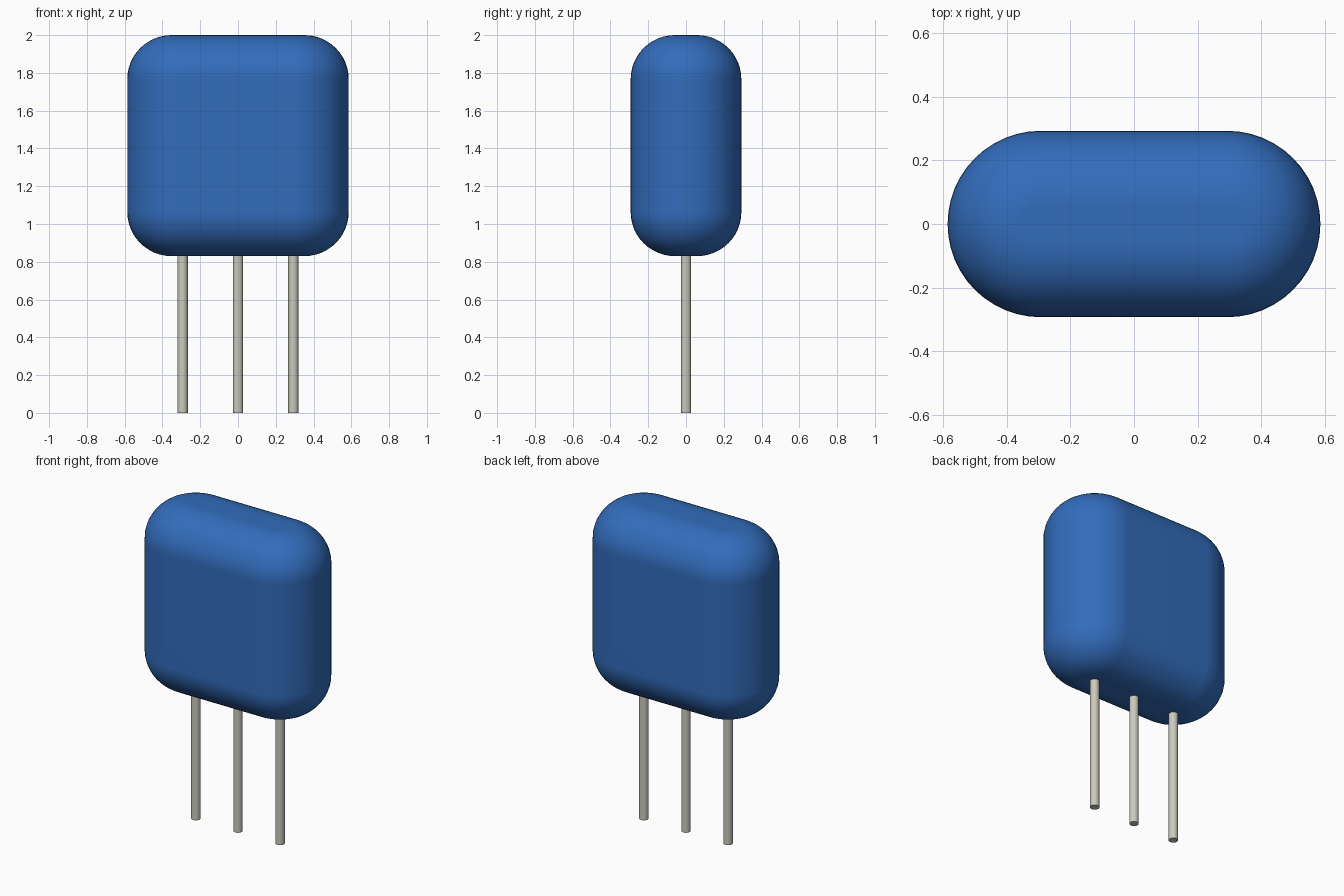
import bpy
import bmesh
from math import sin, cos, pi

if "Cube" in bpy.data.objects:
    bpy.data.objects.remove(bpy.data.objects["Cube"], do_unlink=True)

HALF = 0.293      # half thickness, also the pin spacing
FILLET = 0.234    # rounding of the top and bottom rims
BASE, TOP = 0.83, 2.0
ARC = 24          # steps round each half-circle end
STEPS = 12        # steps along each fillet


def material(name, colour):
    mat = bpy.data.materials.new(name)
    mat.use_nodes = True
    mat.diffuse_color = colour
    mat.node_tree.nodes["Principled BSDF"].inputs["Base Color"].default_value = colour
    return mat


def ring(bm, radius, z):
    """Stadium-shaped loop of vertices."""
    verts = []
    for side, start in ((1, -pi / 2), (-1, pi / 2)):
        for i in range(ARC + 1):
            a = start + pi * i / ARC
            verts.append(bm.verts.new((side * HALF + radius * cos(a), radius * sin(a), z)))
    return verts


def finish(name, bm, mat):
    bmesh.ops.recalc_face_normals(bm, faces=bm.faces)
    mesh = bpy.data.meshes.new(name)
    bm.to_mesh(mesh)
    bm.free()
    mesh.materials.append(mat)
    obj = bpy.data.objects.new(name, mesh)
    bpy.context.collection.objects.link(obj)
    bpy.ops.object.select_all(action="DESELECT")
    obj.select_set(True)
    bpy.context.view_layer.objects.active = obj
    bpy.ops.object.shade_smooth_by_angle(angle=pi / 5)
    return obj


blue = material("blue coating", (0.032, 0.15, 0.50, 1))
metal = material("tinned metal", (0.60, 0.59, 0.51, 1))

# Rounded body: stadium loops following the filleted side profile
angles = [pi / 2 * i / STEPS for i in range(STEPS + 1)]
core = HALF - FILLET
profile = [(core + FILLET * sin(a), BASE + FILLET * (1 - cos(a))) for a in angles]
profile += [(r, BASE + TOP - z) for r, z in reversed(profile)]
bm = bmesh.new()
loops = [ring(bm, r, z) for r, z in profile]
for low, high in zip(loops, loops[1:]):
    for i in range(len(low)):
        j = (i + 1) % len(low)
        bm.faces.new((low[i], low[j], high[j], high[i]))
bm.faces.new(loops[0])
bm.faces.new(loops[-1])
body = finish("body", bm, blue)
body.modifiers.new("flat sides", "WEIGHTED_NORMAL").keep_sharp = True

# Three straight pins, their tops sunk into the body
PIN_TOP = BASE + 0.05
for name, x in (("right_pin", -HALF), ("middle_pin", 0), ("left_pin", HALF)):
    bm = bmesh.new()
    bmesh.ops.create_cone(bm, cap_ends=True, segments=24, radius1=0.027,
                          radius2=0.027, depth=PIN_TOP)
    bmesh.ops.translate(bm, verts=bm.verts, vec=(x, 0, PIN_TOP / 2))
    finish(name, bm, metal)
